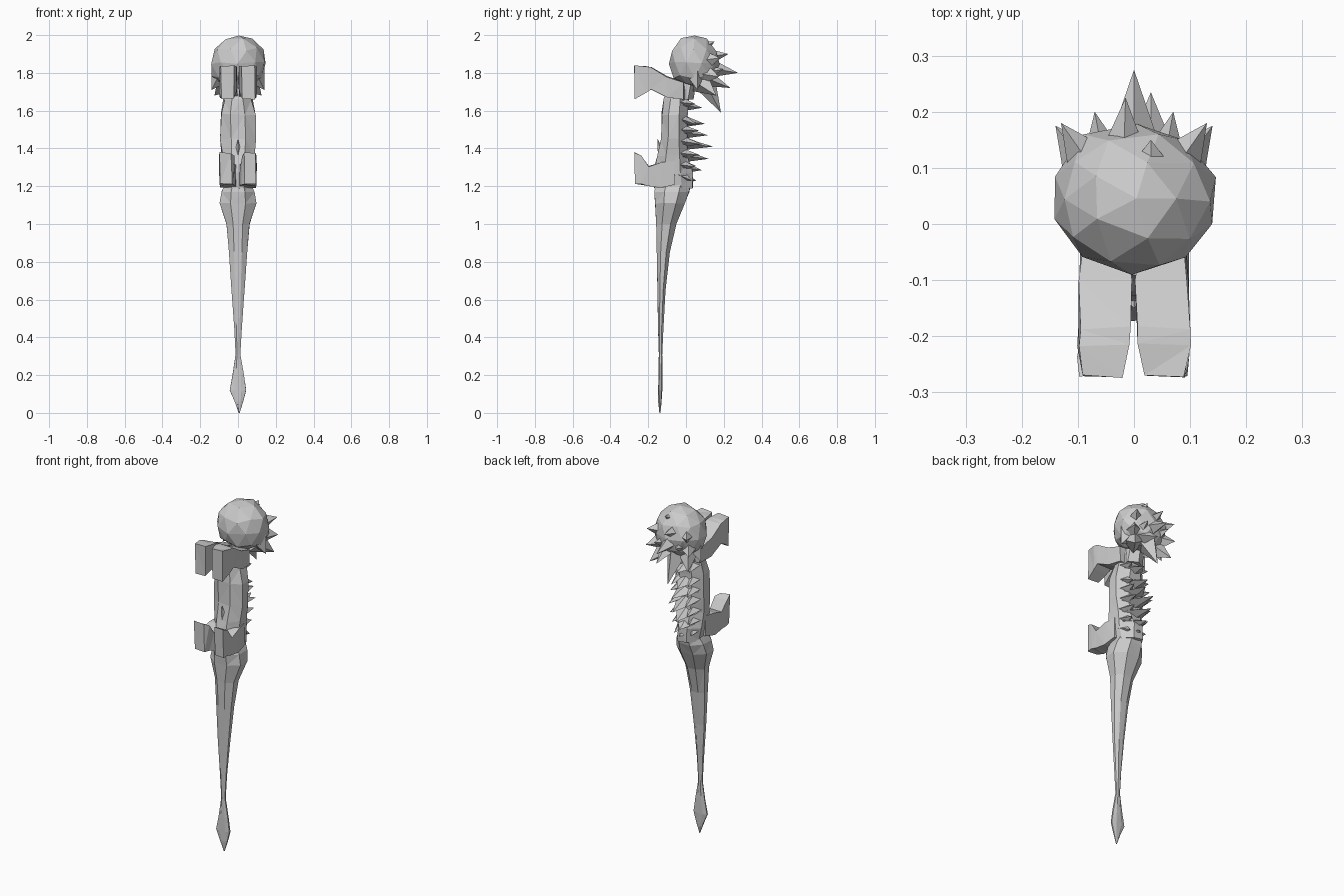
import bpy, bmesh, math, random
from mathutils import Vector

random.seed(4)
grey = bpy.data.materials.new("stone grey")
grey.diffuse_color = (0.6, 0.6, 0.6, 1)


def finish(name, bm):
    bmesh.ops.recalc_face_normals(bm, faces=bm.faces)
    mesh = bpy.data.meshes.new(name)
    bm.to_mesh(mesh)
    bm.free()
    mesh.materials.append(grey)
    obj = bpy.data.objects.new(name, mesh)
    bpy.context.collection.objects.link(obj)
    return obj


def loft(name, sections, sides, axis, jitter=0.0, square=False):
    """Join rings of (x, y, z, half width, half depth) along the y or z axis."""
    bm = bmesh.new()
    rings = []
    grow = math.sqrt(2) if square else 1
    for x, y, z, a, b in sections:
        ring = []
        for i in range(sides):
            t = 2 * math.pi * (i + 0.5) / sides
            u, v = grow * a * math.cos(t), grow * b * math.sin(t)
            p = Vector((x + u, y + v, z) if axis == "z" else (x + u, y, z + v))
            p += Vector([random.uniform(-jitter, jitter) for _ in range(3)])
            ring.append(bm.verts.new(p))
        rings.append(ring)
    for r, s in zip(rings, rings[1:]):
        for i in range(sides):
            j = (i + 1) % sides
            bm.faces.new((r[i], r[j], s[j], s[i]))
    bm.faces.new(rings[0])
    bm.faces.new(rings[-1])
    bmesh.ops.triangulate(bm, faces=bm.faces)
    return finish(name, bm)


def spikes(name, items):
    """Four-sided spikes: base centre, tip, half width, half height."""
    bm = bmesh.new()
    for base, tip, w, h in items:
        base, tip = Vector(base), Vector(tip)
        d = (tip - base).normalized()
        side = d.cross(Vector((0, 0, 1))).normalized()
        up = side.cross(d)
        ring = [bm.verts.new(base + q) for q in (side * w, up * h, -side * w, -up * h)]
        top = bm.verts.new(tip)
        bm.faces.new(ring)
        for i in range(4):
            bm.faces.new((ring[i], ring[(i + 1) % 4], top))
    return finish(name, bm)


# Head: faceted ball with a flattened underside that drops toward the back
bm = bmesh.new()
bmesh.ops.create_icosphere(bm, subdivisions=2, radius=1)
for v in bm.verts:
    v.co = Vector((v.co.x * 0.152, v.co.y * 0.135 + 0.045, v.co.z * 0.147 + 1.853))
    v.co.z = max(v.co.z, 1.745 - 0.35 * max(0, v.co.y))
    v.co += Vector([random.uniform(-0.006, 0.006) for _ in range(3)])
    v.co.z = min(v.co.z, 2.0)
finish("head", bm)

# Hair: centre points, then mirrored side points
hair = [
    ((0, 0.10, 1.83), (0, 0.275, 1.80), 0.06, 0.06),
    ((-0.02, 0.08, 1.88), (-0.015, 0.225, 1.90), 0.06, 0.06),
    ((0.03, 0.06, 1.92), (0.03, 0.15, 1.965), 0.07, 0.06),
    ((0.03, 0.09, 1.78), (0.03, 0.235, 1.72), 0.06, 0.05),
    ((-0.01, 0.10, 1.75), (-0.01, 0.185, 1.59), 0.06, 0.06),
]
for s in (-1, 1):
    hair += [
        ((s * 0.06, 0.08, 1.86), (s * 0.13, 0.18, 1.88), 0.06, 0.07),
        ((s * 0.07, 0.08, 1.80), (s * 0.14, 0.175, 1.78), 0.06, 0.07),
        ((s * 0.06, 0.07, 1.76), (s * 0.125, 0.16, 1.68), 0.06, 0.07),
        ((s * 0.09, 0.05, 1.79), (s * 0.14, 0.06, 1.71), 0.05, 0.06),
        ((s * 0.05, 0.09, 1.80), (s * 0.07, 0.20, 1.82), 0.05, 0.05),
    ]
spikes("hair_points", hair)

# Neck and torso
loft("neck", [(0, -0.02, 1.66, 0.06, 0.06), (0, 0.01, 1.79, 0.05, 0.05)], 6, "z")
loft("torso", [
    (0, -0.04, 1.73, 0.055, 0.055), (0, -0.055, 1.66, 0.08, 0.072),
    (0, -0.062, 1.58, 0.098, 0.072), (0, -0.065, 1.45, 0.10, 0.075),
    (0, -0.07, 1.36, 0.09, 0.085), (0, -0.07, 1.27, 0.085, 0.11),
    (0, -0.065, 1.19, 0.075, 0.11)], 8, "z", 0.005)

# Hips tapering into the long tail and its leaf-shaped tip
loft("tail", [
    (0, -0.065, 1.22, 0.07, 0.10), (0, -0.075, 1.17, 0.095, 0.10),
    (0, -0.085, 1.11, 0.105, 0.085), (0, -0.105, 1.0, 0.066, 0.058),
    (0, -0.12, 0.85, 0.052, 0.037), (0, -0.13, 0.65, 0.037, 0.023),
    (0, -0.134, 0.45, 0.021, 0.015), (0, -0.135, 0.31, 0.013, 0.010),
    (0.002, -0.136, 0.20, 0.033, 0.012), (0, -0.137, 0.12, 0.047, 0.012),
    (0.005, -0.138, 0.06, 0.024, 0.010), (0.007, -0.138, 0.0, 0.003, 0.003)], 8, "z", 0.001)

# Ragged spines down the back, each with two shorter side points
spines = []
for z, y in ((1.615, 0.085), (1.53, 0.10), (1.47, 0.115), (1.41, 0.145),
             (1.345, 0.12), (1.285, 0.085), (1.23, 0.055)):
    spines.append(((0, -0.025, z + 0.015), (random.uniform(-0.02, 0.02), y, z), 0.07, 0.035))
    for s in (-1, 1):
        spines.append(((s * 0.04, -0.03, z + 0.03),
                       (s * 0.055, y * 0.6, z + random.uniform(-0.01, 0.025)), 0.04, 0.03))
spikes("back_spines", spines)

for s, side in ((-1, "left"), (1, "right")):
    # Arm reaching forward, ending in a blunt drooping hand
    loft(side + "_arm", [
        (s * 0.05, -0.01, 1.705, 0.035, 0.045), (s * 0.05, -0.10, 1.725, 0.046, 0.055),
        (s * 0.051, -0.185, 1.77, 0.047, 0.058), (s * 0.054, -0.215, 1.765, 0.045, 0.07),
        (s * 0.055, -0.272, 1.75, 0.034, 0.088)], 4, "y", 0.003, True)
    # Short folded leg with an upright foot
    loft(side + "_leg", [
        (s * 0.045, -0.06, 1.27, 0.04, 0.06), (s * 0.05, -0.13, 1.26, 0.045, 0.065),
        (s * 0.056, -0.20, 1.255, 0.04, 0.05), (s * 0.062, -0.235, 1.285, 0.04, 0.075),
        (s * 0.064, -0.268, 1.295, 0.03, 0.082)], 4, "y", 0.004, True)

# Small pointed crest at the belly
spikes("belly_crest", [((0, -0.12, 1.33), (0, -0.15, 1.45), 0.03, 0.03)])
